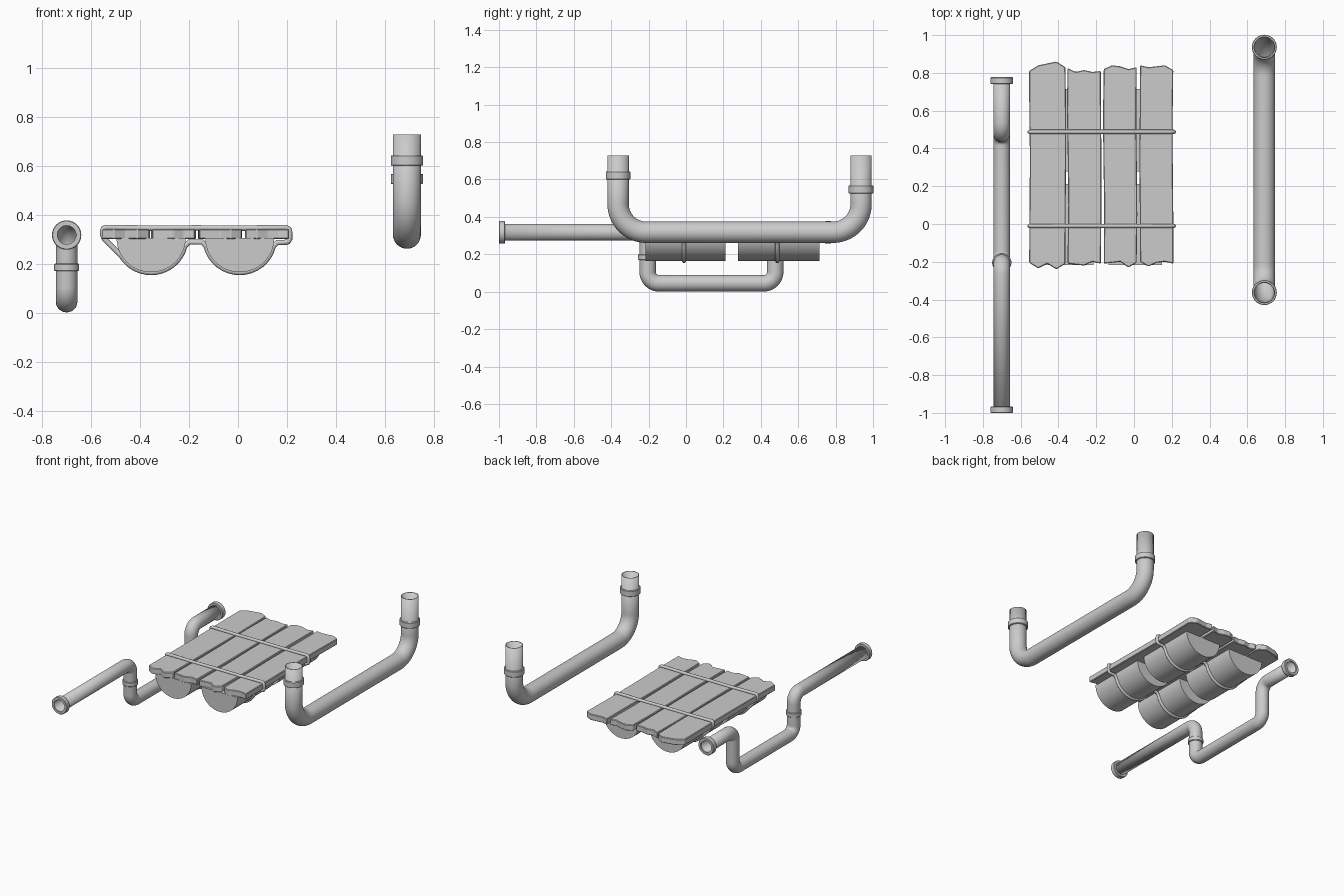
import bpy, bmesh, math
from mathutils import Vector

if "Cube" in bpy.data.objects:
    bpy.data.objects.remove(bpy.data.objects["Cube"])


def make(name, bm, smooth=True):
    bmesh.ops.recalc_face_normals(bm, faces=bm.faces)
    me = bpy.data.meshes.new(name)
    bm.to_mesh(me)
    bm.free()
    ob = bpy.data.objects.new(name, me)
    bpy.context.collection.objects.link(ob)
    if smooth:
        bpy.ops.object.select_all(action='DESELECT')
        ob.select_set(True)
        bpy.context.view_layer.objects.active = ob
        bpy.ops.object.shade_smooth_by_angle(angle=math.radians(40))
    return ob


def sweep(name, pts, side, r, n=32, closed=False):
    """Round tube along a planar path; side is the plane normal."""
    pts, side = [Vector(p) for p in pts], Vector(side)
    bm, rings, m = bmesh.new(), [], len(pts)
    for i, p in enumerate(pts):
        a = pts[i - 1] if closed or i else p
        b = pts[(i + 1) % m] if closed or i < m - 1 else p
        d = ((p - a).normalized() + (b - p).normalized()).normalized()
        up = d.cross(side)
        rings.append([bm.verts.new(p + r * (math.cos(t) * side + math.sin(t) * up))
                      for t in (2 * math.pi * k / n for k in range(n))])
    for i in range(m if closed else m - 1):
        u, v = rings[i], rings[(i + 1) % m]
        for k in range(n):
            bm.faces.new((u[k], u[(k + 1) % n], v[(k + 1) % n], v[k]))
    return make(name, bm)


def fillet(corners, rad, seg=10):
    """Round the right-angle corners of a path."""
    c = [Vector(p) for p in corners]
    out = [c[0]]
    for a, p, b in zip(c, c[1:], c[2:]):
        u, v = (a - p).normalized(), (b - p).normalized()
        o = p + (u + v) * rad
        for k in range(seg + 1):
            t = math.pi / 2 * k / seg
            out.append(o - v * rad * math.cos(t) - u * rad * math.sin(t))
    return out + [c[-1]]


def collar(name, start, axis, length, r_out, r_in, n=32):
    """Square-section ring around an axis (Y or Z)."""
    bm, s, loops = bmesh.new(), Vector(start), []
    ax = Vector(axis)
    e1, e2 = Vector((1, 0, 0)), ax.cross(Vector((1, 0, 0)))
    b = 0.003
    for r, h in ((r_in, 0), (r_out - b, 0), (r_out, b), (r_out, length - b),
                 (r_out - b, length), (r_in, length)):
        loops.append([bm.verts.new(s + ax * h + r * (math.cos(t) * e1 + math.sin(t) * e2))
                      for t in (2 * math.pi * k / n for k in range(n))])
    for i in range(6):
        u, v = loops[i], loops[(i + 1) % 6]
        for k in range(n):
            bm.faces.new((u[k], u[(k + 1) % n], v[(k + 1) % n], v[k]))
    return make(name, bm)


def prism(name, pts, depth, smooth, bevel=0.0):
    """Extrude a flat outline along a vector."""
    bm = bmesh.new()
    f = bm.faces.new([bm.verts.new(p) for p in pts])
    ext = bmesh.ops.extrude_face_region(bm, geom=[f])
    vs = [g for g in ext['geom'] if isinstance(g, bmesh.types.BMVert)]
    bmesh.ops.translate(bm, verts=vs, vec=depth)
    ob = make(name, bm, smooth)
    if bevel:
        m = ob.modifiers.new('bevel', 'BEVEL')
        m.width, m.segments, m.limit_method = bevel, 1, 'ANGLE'
    return ob


def hollow(ob, wall):
    m = ob.modifiers.new('wall', 'SOLIDIFY')
    m.thickness, m.offset = wall, -1


# stepped pipe on the left, dropping to the ground
X, Z = -0.70, 0.317
hollow(sweep('stepped_pipe', fillet([(X, -0.995, Z), (X, -0.205, Z), (X, -0.205, 0.045),
       (X, 0.477, 0.045), (X, 0.477, Z), (X, 0.77, Z)], 0.06), (1, 0, 0), 0.044), 0.006)
collar('stepped_pipe_front_flange', (X, -1.0, Z), (0, 1, 0), 0.033, 0.06, 0.042)
collar('stepped_pipe_back_flange', (X, 0.742, Z), (0, 1, 0), 0.035, 0.06, 0.042)
collar('stepped_pipe_collar', (X, -0.205, 0.17), (0, 0, 1), 0.03, 0.051, 0.042)

# wide U-shaped pipe on the right
X = 0.69
Y0, Y1 = -0.363, 0.936
hollow(sweep('u_pipe', fillet([(X, Y0, 0.728), (X, Y0, 0.318), (X, Y1, 0.318), (X, Y1, 0.728)],
       0.15, 16), (1, 0, 0), 0.057), 0.006)
collar('u_pipe_front_collar', (X, Y0, 0.60), (0, 0, 1), 0.042, 0.066, 0.055)
collar('u_pipe_back_collar', (X, Y1, 0.525), (0, 0, 1), 0.042, 0.066, 0.055)

# raft planks: (left x, right x, back edge y's, front edge y's)
planks = [
    (-0.555, -0.363, (.81, .84, .85, .86, .83), (-.205, -.235, -.21, -.24, -.21)),
    (-0.352, -0.176, (.825, .805, .815, .805, .81), (-.21, -.215, -.22, -.20, -.21)),
    (-0.160, 0.014, (.82, .84, .835, .82, .83), (-.21, -.205, -.20, -.23, -.205)),
    (0.032, 0.208, (.84, .83, .835, .84, .815), (-.20, -.225, -.205, -.20, -.21)),
]
for i, (x0, x1, back, front) in enumerate(planks):
    w = x1 - x0
    fr = (0, 0.25, 0.5, 0.75, 1)
    out = [(x0 + w * f, y, 0.3) for f, y in zip(fr, front)]
    out += [(x1 + 0.004 * math.sin(3 * y + i), y, 0.3) for y in (0.05, 0.3, 0.55)]
    out += [(x0 + w * f, y, 0.3) for f, y in zip(fr[::-1], back[::-1])]
    out += [(x0 + 0.004 * math.sin(5 * y + i), y, 0.3) for y in (0.6, 0.35, 0.1)]
    prism(f'plank_{i + 1}', out, (0, 0, 0.042), False, 0.004)

# half-barrel floats, two per side
CZ = 0.304
for side, cx in (('left', -0.355), ('right', 0.007)):
    for end, y0, y1 in (('front', -0.217, 0.212), ('back', 0.277, 0.715)):
        pts = [(cx + 0.141 * math.cos(t), y0, CZ - 0.139 * math.sin(t))
               for t in (math.pi * k / 24 for k in range(25))]
        prism(f'{side}_{end}_float', pts, (0, y1 - y0, 0), True)


# ropes wrapped round planks and floats
def arc(cx, a0, a1):
    return [(cx + 0.141 * math.cos(t), CZ + 0.14 * math.sin(t))
            for t in (math.radians(a0 + (a1 - a0) * k / 16) for k in range(17))]


path = [(-0.54, 0.348), (-0.35, 0.345), (-0.17, 0.346), (0.02, 0.345), (0.195, 0.348),
        (0.208, 0.342), (0.211, 0.33), (0.211, 0.3), (0.205, 0.29), (0.195, 0.287), (0.16, 0.286)]
path += arc(0.007, -14, -166) + [(-0.145, 0.288), (-0.2, 0.288)]
path += arc(-0.355, -14, -148) + [(-0.545, 0.30), (-0.552, 0.315), (-0.553, 0.334), (-0.55, 0.344)]
for name, y in (('front_rope', -0.01), ('back_rope', 0.488)):
    sweep(name, [(x, y, z) for x, z in path], (0, 1, 0), 0.011, 12, True)
